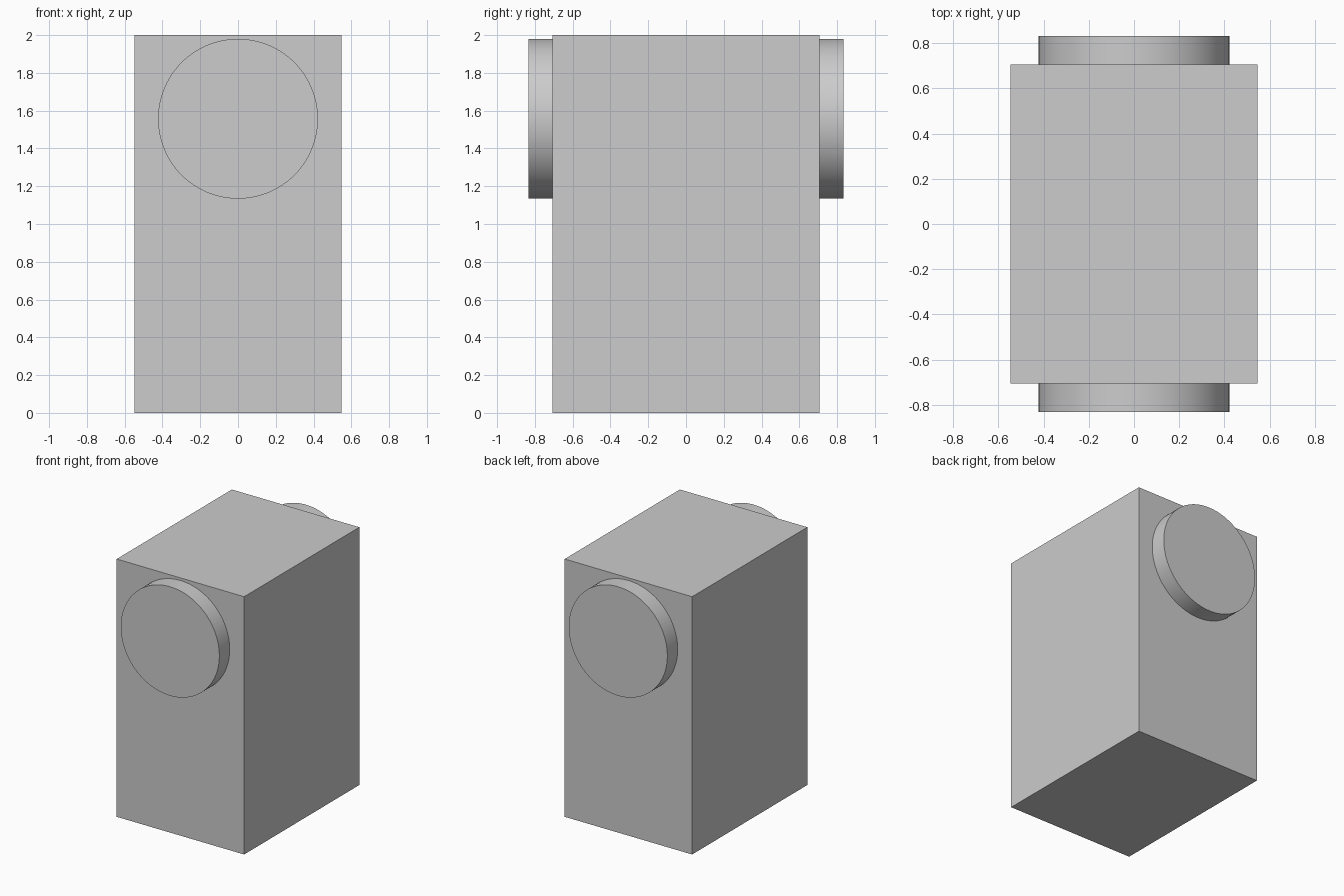
import bpy
import math

default = bpy.data.objects.get("Cube")
if default:
    bpy.data.objects.remove(default, do_unlink=True)

grey = bpy.data.materials.new("light grey")
grey.use_nodes = True
colour = (0.604, 0.604, 0.604, 1)
grey.diffuse_color = colour
grey.node_tree.nodes["Principled BSDF"].inputs["Base Color"].default_value = colour

HALF_WIDTH, HALF_DEPTH, HEIGHT = 0.547, 0.706, 2.0
DISC_RADIUS, DISC_Z, DISC_END = 0.423, 1.557, 0.833
OVERLAP = 0.02

# Main block
bpy.ops.mesh.primitive_cube_add(size=1, location=(0, 0, HEIGHT / 2))
body = bpy.context.object
body.name = "body"
body.scale = (2 * HALF_WIDTH, 2 * HALF_DEPTH, HEIGHT)
bpy.ops.object.transform_apply(location=False, rotation=False, scale=True)
body.data.materials.append(grey)

# Round discs on the front and back, seated slightly into the block
inner = HALF_DEPTH - OVERLAP
for name, side in (("front_disc", -1), ("back_disc", 1)):
    bpy.ops.mesh.primitive_cylinder_add(
        vertices=96, radius=DISC_RADIUS, depth=DISC_END - inner,
        location=(0, side * (DISC_END + inner) / 2, DISC_Z),
        rotation=(math.pi / 2, 0, 0))
    disc = bpy.context.object
    disc.name = name
    disc.data.materials.append(grey)
    bpy.ops.object.shade_smooth_by_angle(angle=math.radians(30))
